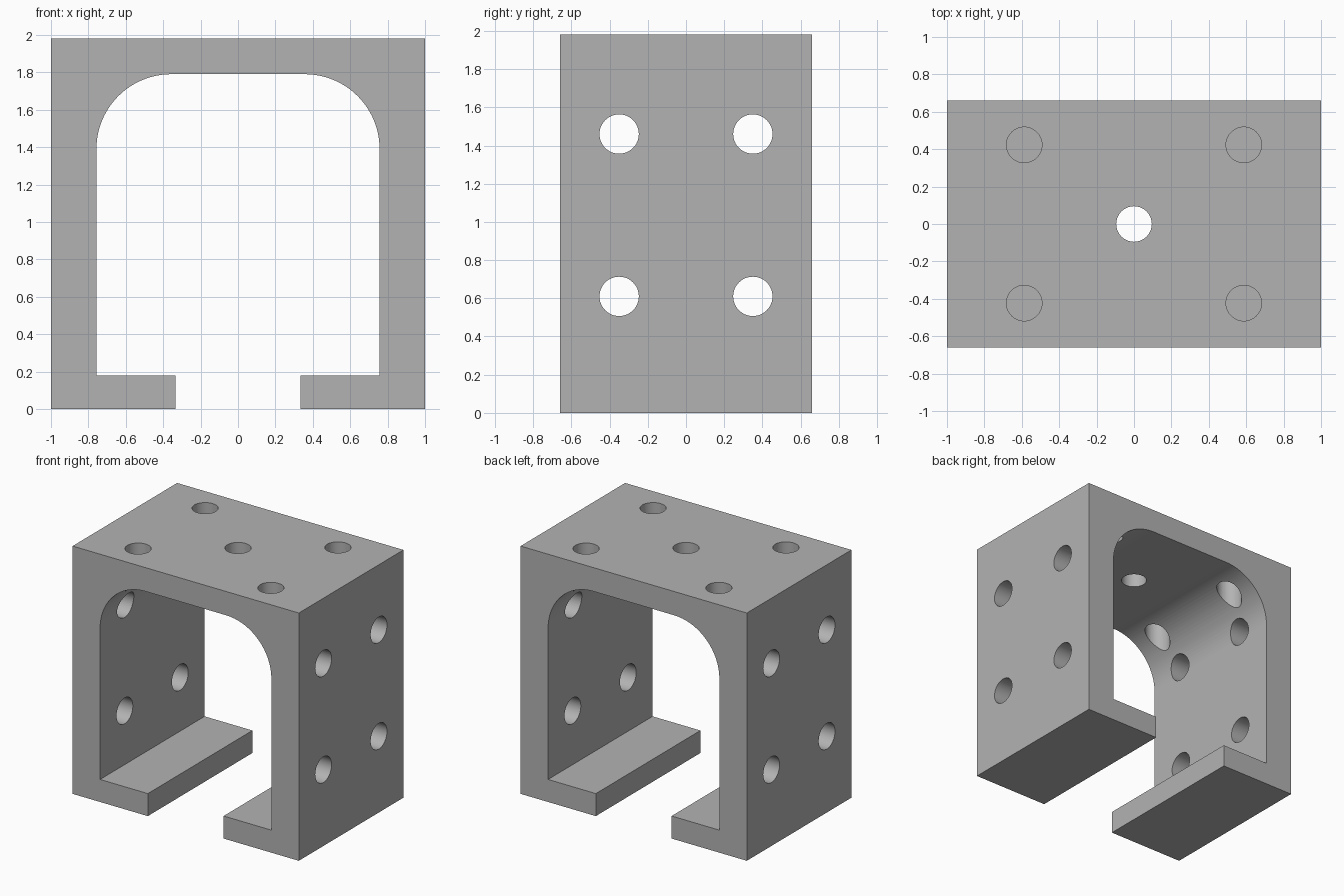
import bpy, bmesh, math
from mathutils import Matrix

cube = bpy.data.objects.get("Cube")
if cube:
    bpy.data.objects.remove(cube, do_unlink=True)

W, D, H = 1.0, 0.66, 1.98            # half width, half depth, height
INNER, CEILING, R = 0.757, 1.79, 0.4  # cavity half width, top, corner radius
LIP, GAP = 0.18, 0.335                # lip thickness, half slot width

grey = bpy.data.materials.new("plain grey")
grey.use_nodes = True
colour = (0.45, 0.45, 0.45, 1)
grey.diffuse_color = colour
grey.node_tree.nodes["Principled BSDF"].inputs["Base Color"].default_value = colour


def make_object(name, bm):
    bmesh.ops.recalc_face_normals(bm, faces=bm.faces)
    mesh = bpy.data.meshes.new(name)
    bm.to_mesh(mesh)
    bm.free()
    mesh.materials.append(grey)
    obj = bpy.data.objects.new(name, mesh)
    bpy.context.collection.objects.link(obj)
    return obj


# Right half of the section, mirrored to close the loop
half = [(0, H), (W, H), (W, 0), (GAP, 0), (GAP, LIP), (INNER, LIP)]
STEPS = 24
for i in range(STEPS + 1):
    a = math.pi / 2 * i / STEPS
    half.append((INNER - R + R * math.cos(a), CEILING - R + R * math.sin(a)))
profile = half + [(-x, z) for x, z in reversed(half[1:])]

# Slotted channel body
bm = bmesh.new()
face = bm.faces.new([bm.verts.new((x, -D, z)) for x, z in profile])
out = bmesh.ops.extrude_face_region(bm, geom=[face])
moved = [g for g in out["geom"] if isinstance(g, bmesh.types.BMVert)]
bmesh.ops.translate(bm, vec=(0, 2 * D, 0), verts=moved)
body = make_object("slotted_channel_bracket", bm)


# Hole cutters
def drill(name, places, radius, depth, turn):
    bm = bmesh.new()
    for p in places:
        bmesh.ops.create_cone(bm, cap_ends=True, segments=48, radius1=radius,
                              radius2=radius, depth=depth,
                              matrix=Matrix.Translation(p) @ turn)
    cutter = make_object(name, bm)
    cutter.hide_render = True
    cutter.hide_set(True)
    cutter.display_type = 'WIRE'
    mod = body.modifiers.new(name, 'BOOLEAN')
    mod.operation = 'DIFFERENCE'
    mod.solver = 'EXACT'
    mod.object = cutter
    return cutter


side_places = [(0, y, z) for y in (-0.35, 0.35) for z in (0.61, 1.46)]
top_places = [(x, y, H - 0.3) for x in (-0.587, 0.587) for y in (-0.423, 0.423)]
top_places.append((0, 0, H - 0.3))

cutters = [
    drill("side_hole_cutter", side_places, 0.103, 3 * W, Matrix.Rotation(math.pi / 2, 4, 'Y')),
    drill("top_hole_cutter", top_places, 0.095, 1.0, Matrix.Identity(4)),
]

# Bake the holes, then drop the cutters
bpy.ops.object.select_all(action='DESELECT')
bpy.context.view_layer.objects.active = body
body.select_set(True)
for mod in list(body.modifiers):
    bpy.ops.object.modifier_apply(modifier=mod.name)
for cutter in cutters:
    bpy.data.objects.remove(cutter, do_unlink=True)

# Smooth the round corners and holes, keep the edges sharp
bpy.ops.object.shade_smooth_by_angle(angle=math.radians(30))
